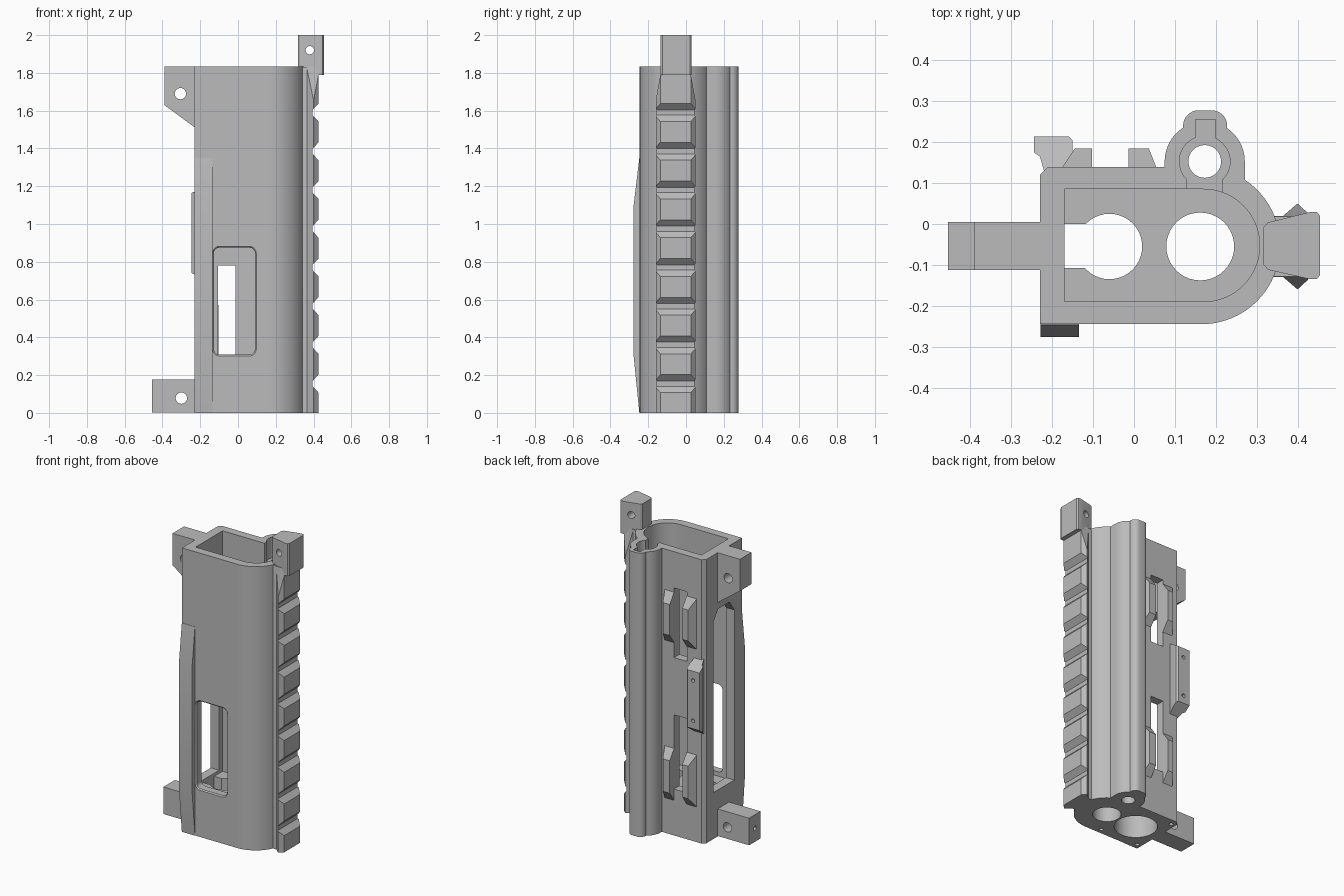
import bpy, bmesh, math
from mathutils import Vector

if "Cube" in bpy.data.objects:
    bpy.data.objects.remove(bpy.data.objects["Cube"])

grey = bpy.data.materials.new("plain_grey")
grey.diffuse_color = (0.5, 0.5, 0.5, 1)
grey.use_nodes = True
grey.node_tree.nodes["Principled BSDF"].inputs["Base Color"].default_value = grey.diffuse_color


def prism(name, pts, h0, h1, axis='z', pts2=None):
    """Extrude a 2D outline along an axis; pts2 gives a different end outline."""
    place = {'z': lambda a, b, h: (a, b, h),
             'y': lambda a, b, h: (a, h, b),
             'x': lambda a, b, h: (h, a, b)}[axis]
    bm = bmesh.new()
    lo = [bm.verts.new(place(a, b, h0)) for a, b in pts]
    hi = [bm.verts.new(place(a, b, h1)) for a, b in (pts2 or pts)]
    bm.faces.new(lo)
    bm.faces.new(hi)
    n = len(pts)
    for i in range(n):
        bm.faces.new((lo[i], lo[(i + 1) % n], hi[(i + 1) % n], hi[i]))
    bmesh.ops.recalc_face_normals(bm, faces=bm.faces)
    me = bpy.data.meshes.new(name)
    bm.to_mesh(me)
    bm.free()
    me.materials.append(grey)
    ob = bpy.data.objects.new(name, me)
    bpy.context.collection.objects.link(ob)
    return ob


def arc(cx, cy, r, a0, a1, n=24):
    return [(cx + r * math.cos(math.radians(a0 + (a1 - a0) * i / n)),
             cy + r * math.sin(math.radians(a0 + (a1 - a0) * i / n))) for i in range(n + 1)]


def circle(cx, cy, r, n=40):
    return arc(cx, cy, r, 0, 360, n)[:-1]


def rect(a0, a1, b0, b1):
    return [(a0, b0), (a1, b0), (a1, b1), (a0, b1)]


def round_rect(a0, a1, b0, b1, r):
    return (arc(a0 + r, b0 + r, r, 180, 270, 5) + arc(a1 - r, b0 + r, r, 270, 360, 5)
            + arc(a1 - r, b1 - r, r, 0, 90, 5) + arc(a0 + r, b1 - r, r, 90, 180, 5))


def combine(ob, op, *others):
    for other in others:
        other.hide_render = True
        m = ob.modifiers.new("bool", 'BOOLEAN')
        m.operation, m.object, m.solver = op, other, 'EXACT'
        bpy.context.view_layer.objects.active = ob
        bpy.ops.object.modifier_apply(modifier=m.name)
        bpy.data.objects.remove(other)


def cut(ob, pts, h0, h1, axis='z', pts2=None):
    combine(ob, 'DIFFERENCE', prism("cutter", pts, h0, h1, axis, pts2))


TOP = 1.835
TX, TY = 0.173, 0.153     # side tube centre

# Housing shell with rounded right side, side tube and its ridge
body = prism("housing", [(-0.23, -0.245)] + arc(0.165, -0.0525, 0.1925, -90, 90, 40)
             + [(-0.21, 0.14), (-0.23, 0.12)], 0, TOP)
tube = prism("tube", arc(TX, TY, 0.098, 0, 180, 32) + [(0.075, 0.04), (0.271, 0.04)], 0, TOP)
ridge = prism("ridge", [(0.12, 0.16), (0.228, 0.16)] + arc(0.19, 0.24, 0.038, 0, 90, 8)
              + arc(0.158, 0.24, 0.038, 90, 180, 8), 0, TOP)
combine(body, 'UNION', tube, ridge)

# Main cavity above the floor block, and keyhole recess of the tube
FLOOR = 0.28
cut(body, [(-0.17, -0.19)] + arc(0.17, -0.0525, 0.1375, -90, 90, 32) + [(-0.17, 0.085)],
    FLOOR, 2.1)
cut(body, circle(TX, TY, 0.062), 1.7, 2.1)
cut(body, rect(0.13, 0.215, 0.05, 0.125), 1.7, 2.1)
cut(body, rect(0.15, 0.199, 0.17, 0.255), 1.7, 2.1)
cut(body, circle(TX, TY, 0.04), -0.1, 2.1)

# Floor holes, wire slot, counterbore and screw holes
cut(body, circle(-0.06, -0.055, 0.08), -0.1, 0.5)
cut(body, circle(0.162, -0.055, 0.083), -0.1, 0.5)
cut(body, rect(-0.17, -0.11, -0.108, 0), 0.1, 0.5)
cut(body, circle(-0.06, -0.055, 0.127), -0.1, 0.2)
for x, y in ((-0.2, 0.1), (-0.2, -0.21), (0.075, -0.21)):
    cut(body, circle(x, y, 0.013, 16), -0.1, 0.1)

# Front window with a chamfered rim, left window and two rear slots
cut(body, round_rect(-0.128, 0.09, 0.308, 0.875, 0.03), -0.4, -0.1, 'y')
cut(body, round_rect(-0.145, 0.107, 0.291, 0.892, 0.045), -0.255, -0.235, 'y',
    round_rect(-0.125, 0.087, 0.311, 0.872, 0.03))
cut(body, [(-0.165, 0.3), (0.05, 0.3), (0.05, 1.4), (0.0, 1.47), (-0.115, 1.47), (-0.165, 1.4)],
    -0.4, -0.12, 'x')
for z0, z1 in ((0.3, 0.78), (1.15, 1.6)):
    cut(body, rect(-0.105, -0.012, z0, z1), 0.02, 0.3, 'y')

# Swollen pad on the front left corner
pad = prism("corner_pad", [(-0.23, 0), (-0.247, 0), (-0.277, 0.3), (-0.277, 1.1),
                           (-0.247, 1.35), (-0.23, 1.35)], -0.229, -0.135, 'x')

# Toothed rail on the right side
rail = prism("rail", [(0.33, 0.02), (0.365, 0.02), (0.4, 0.05), (0.426, 0.026), (0.426, -0.136),
                      (0.4, -0.16), (0.365, -0.13), (0.33, -0.13)], 0, 1.83)
for i in range(8):
    z = 0.155 + 0.205 * i
    cut(rail, [(0.395, z - 0.014), (0.44, z - 0.062), (0.44, z + 0.062), (0.395, z + 0.014)],
        -0.3, 0.2, 'y')
for s in (1, -1):
    cut(rail, [(-0.055 + s * d, z) for d, z in ((0.106, 1.65), (0.07, 1.85), (0.2, 1.85), (0.2, 1.65))],
        0.34, 0.5, 'x')

# Hinge ear above the rail
ear = prism("top_ear", [(0.328, -0.112), (0.43, -0.135), (0.448, -0.134), (0.455, -0.125),
                        (0.455, 0.02), (0.448, 0.029), (0.43, 0.029), (0.328, 0.004),
                        (0.317, -0.008), (0.317, -0.1)], 1.79, 2.0)
cut(ear, circle(0.38, 1.92, 0.022, 24), -0.4, 0.4, 'y')

# Mounting lugs on the left side
upper = prism("upper_lug", [(-0.2, 1.49), (-0.39, 1.63), (-0.39, TOP), (-0.2, TOP)],
              -0.112, 0.005, 'y')
cut(upper, circle(-0.305, 1.69, 0.03, 24), -0.4, 0.4, 'y')
lower = prism("lower_lug", rect(-0.455, -0.2, 0.003, 0.178), -0.112, 0.005, 'y')
cut(lower, circle(-0.3, 0.078, 0.03, 24), -0.4, 0.4, 'y')
cut(lower, circle(-0.0535, 0.09, 0.014, 16), -0.5, -0.4, 'x')

# Pairs of tapered clips at the back
for level, z0, z1 in (("lower", 0.22, 0.57), ("upper", 1.24, 1.58)):
    prism(level + "_clip_left", rect(-0.178, -0.103, z0, z1), 0.135, 0.185, 'y',
          rect(-0.145, -0.103, z0 + 0.07, z1 - 0.07))
    prism(level + "_clip_right", rect(-0.013, 0.056, z0, z1), 0.135, 0.185, 'y',
          rect(-0.013, 0.036, z0 + 0.07, z1 - 0.07))

# Latch hook at the back left corner
hook = prism("latch_hook", [(-0.22, 0.13), (-0.16, 0.13), (-0.15, 0.175), (-0.15, 0.205),
                            (-0.16, 0.214), (-0.245, 0.214), (-0.245, 0.175), (-0.23, 0.165)],
             0.7, 1.2)
cut(hook, [(0.12, 0.68), (0.12, 0.7), (0.23, 0.78), (0.23, 0.68)], -0.4, 0, 'x')
cut(hook, [(0.12, 1.22), (0.12, 1.2), (0.23, 1.13), (0.23, 1.22)], -0.4, 0, 'x')
for z in (0.82, 1.08):
    cut(hook, circle(-0.2, z, 0.012, 16), 0.19, 0.3, 'y')

# Smooth curved walls, sharp edges elsewhere
for ob in bpy.context.scene.objects:
    ob.select_set(True)
bpy.context.view_layer.objects.active = body
bpy.ops.object.shade_smooth_by_angle(angle=math.radians(25))
